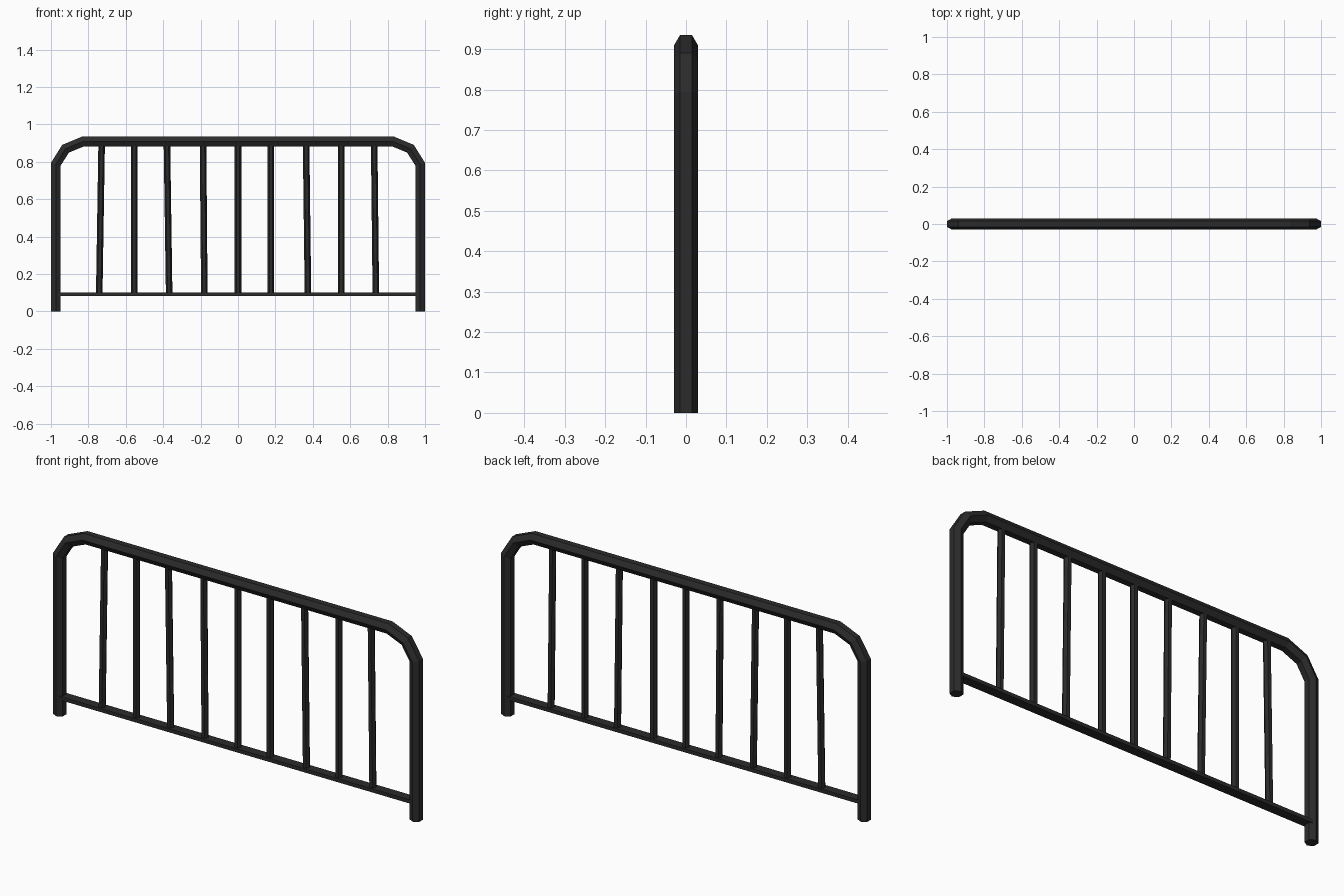
import bpy, bmesh, math
from mathutils import Vector

if "Cube" in bpy.data.objects:
    bpy.data.objects.remove(bpy.data.objects["Cube"])

black = bpy.data.materials.new("black_metal")
black.diffuse_color = (0.024, 0.024, 0.024, 1)
black.use_nodes = True
black.node_tree.nodes["Principled BSDF"].inputs["Base Color"].default_value = black.diffuse_color


def tube(name, path, radius, sides=6, turn=0.0):
    """Sweep a polygon along an (x, z) path with mitred corners and capped ends."""
    pts = [Vector(p) for p in path]
    bm = bmesh.new()
    rings = []
    for i, p in enumerate(pts):
        a = (p - pts[i - 1]).normalized() if i > 0 else (pts[1] - p).normalized()
        b = (pts[i + 1] - p).normalized() if i < len(pts) - 1 else a
        t = (a + b).normalized()
        normal = Vector((-t.y, t.x)) / t.dot(a)
        ring = []
        for k in range(sides):
            ang = turn + 2 * math.pi * k / sides
            q = p + normal * radius * math.sin(ang)
            ring.append(bm.verts.new((q.x, radius * math.cos(ang), q.y)))
        rings.append(ring)
    for r0, r1 in zip(rings, rings[1:]):
        for k in range(sides):
            j = (k + 1) % sides
            bm.faces.new((r0[k], r0[j], r1[j], r1[k]))
    bm.faces.new(rings[0])
    bm.faces.new(rings[-1])
    return finish(name, bm)


def finish(name, bm):
    bmesh.ops.recalc_face_normals(bm, faces=bm.faces)
    me = bpy.data.meshes.new(name)
    bm.to_mesh(me)
    bm.free()
    me.materials.append(black)
    ob = bpy.data.objects.new(name, me)
    bpy.context.collection.objects.link(ob)
    return ob


# Bent outer frame: legs, faceted corners and top rail in one tube
half = [(-0.974, 0.0), (-0.974, 0.787), (-0.922, 0.87), (-0.828, 0.909)]
tube("outer_frame", half + [(-x, z) for x, z in reversed(half)], 0.03)

# Flat bottom rail
bm = bmesh.new()
bmesh.ops.create_cube(bm, size=1)
for v in bm.verts:
    v.co = (v.co.x * 1.93, v.co.y * 0.046, v.co.z * 0.018 + 0.091)
finish("bottom_rail", bm)

# Upright bars, slightly crooked: (bottom x, top x)
bars = [(-0.742, -0.729), (-0.555, -0.555), (-0.368, -0.380), (-0.180, -0.187),
        (0, 0), (0.176, 0.176), (0.374, 0.364), (0.552, 0.552), (0.737, 0.728)]
for i, (x0, x1) in enumerate(bars):
    tube(f"upright_bar_{i + 1}", [(x0, 0.09), (x1, 0.9)], 0.0175, 6, math.pi / 6)
